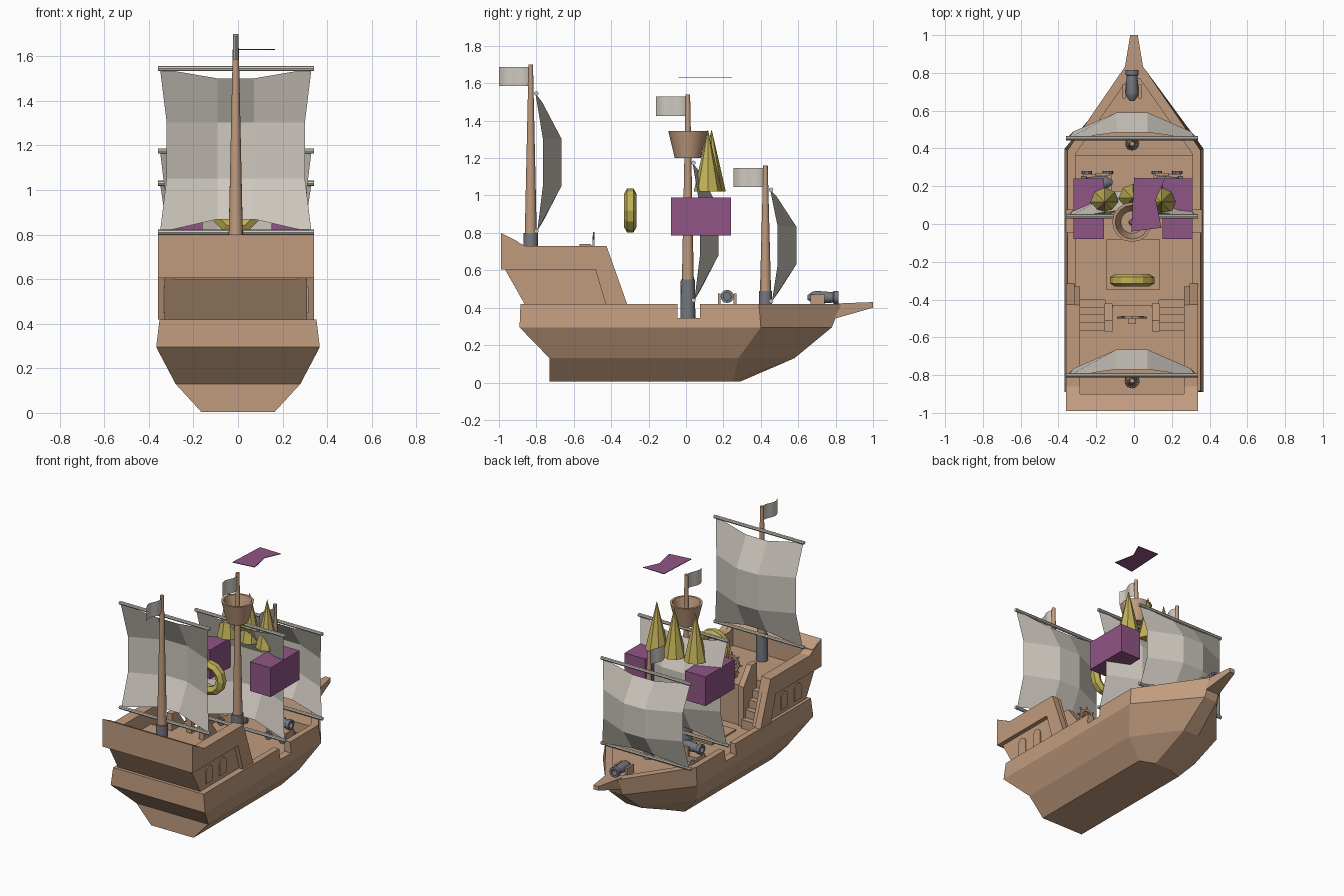
import bpy, bmesh, math
from mathutils import Vector

cube = bpy.data.objects.get("Cube")
if cube:
    bpy.data.objects.remove(cube)


def material(name, rgb):
    m = bpy.data.materials.new(name)
    m.use_nodes = True
    m.diffuse_color = (*rgb, 1)
    node = next(n for n in m.node_tree.nodes if n.type == 'BSDF_PRINCIPLED')
    node.inputs["Base Color"].default_value = (*rgb, 1)
    node.inputs["Roughness"].default_value = 0.8
    return m


WOOD = material("tan wood", (0.53, 0.33, 0.21))
SAIL = material("canvas", (0.62, 0.58, 0.52))
METAL = material("grey metal", (0.18, 0.19, 0.22))
PURPLE = material("purple", (0.28, 0.09, 0.24))
GOLD = material("yellow", (0.55, 0.45, 0.1))
CX = -0.01  # mast line


def finish(name, bm, mat, smooth=False):
    bmesh.ops.recalc_face_normals(bm, faces=bm.faces)
    me = bpy.data.meshes.new(name)
    bm.to_mesh(me)
    bm.free()
    me.materials.append(mat)
    ob = bpy.data.objects.new(name, me)
    bpy.context.collection.objects.link(ob)
    if smooth:
        bpy.ops.object.select_all(action='DESELECT')
        ob.select_set(True)
        bpy.context.view_layer.objects.active = ob
        bpy.ops.object.shade_smooth_by_angle(angle=math.radians(35))
    return ob


def loft(name, rings, mat, caps=True, closed=True, smooth=False):
    """Skin a list of point rings of equal length."""
    bm = bmesh.new()
    rows = [[bm.verts.new(p) for p in r] for r in rings]
    n = len(rows[0])
    for a, b in zip(rows, rows[1:]):
        for i in range(n if closed else n - 1):
            j = (i + 1) % n
            bm.faces.new((a[i], a[j], b[j], b[i]))
    if caps:
        bm.faces.new(rows[0])
        bm.faces.new(rows[-1])
    return finish(name, bm, mat, smooth)


def prism(name, pts, x0, x1, mat=WOOD):
    """Side profile (y, z) extruded across x."""
    return loft(name, [[(x, y, z) for y, z in pts] for x in (x0, x1)], mat)


def box(name, x0, x1, y0, y1, z0, z1, mat=WOOD):
    return prism(name, [(y0, z0), (y1, z0), (y1, z1), (y0, z1)], x0, x1, mat)


def lathe(name, profile, mat, base, axis=(0, 0, 1), sides=16, smooth=True):
    """Profile of (radius, height) turned about an axis through base."""
    q = Vector(axis).to_track_quat('Z', 'Y')
    rings = []
    for r, h in profile:
        ring = []
        for i in range(sides):
            a = math.tau * i / sides
            ring.append(Vector(base) + q @ Vector((r * math.cos(a), r * math.sin(a), h)))
        rings.append(ring)
    return loft(name, rings, mat, smooth=smooth)


# Hull: lofted levels, inner bulwark and deck
def level(z, hw, stern, shoulder, tip_w, tip):
    half = [(hw, stern), (hw, shoulder), (tip_w, tip)]
    return [(x, y, z) for x, y in half] + [(-x, y, z) for x, y in reversed(half)]


hull = loft("hull", [
    level(0.005, 0.165, -0.73, 0.25, 0.06, 0.29),
    level(0.13, 0.28, -0.73, 0.28, 0.06, 0.58),
    level(0.295, 0.367, -0.89, 0.4, 0.05, 0.78),
    level(0.42, 0.352, -0.885, 0.39, 0.05, 0.83),
    level(0.42, 0.31, -0.85, 0.37, 0.03, 0.77),
    level(0.34, 0.31, -0.85, 0.37, 0.03, 0.77)], WOOD)
cutter = box("gangway_cutter", -0.5, 0.5, -0.045, 0.075, 0.345, 0.5)
cutter.hide_render = True
cut = hull.modifiers.new("gangways", 'BOOLEAN')
cut.operation, cut.object, cut.solver = 'DIFFERENCE', cutter, 'EXACT'
bpy.context.view_layer.objects.active = hull
bpy.ops.object.modifier_apply(modifier=cut.name)
bpy.data.objects.remove(cutter)

loft("foredeck", [level(z, 0.325, 0.36, 0.38, 0.035, 0.79) for z in (0.335, 0.412)], WOOD)
loft("bowsprit", [[(s * w, y, z) for s, z in ((1, z0), (1, z1), (-1, z1), (-1, z0))]
                  for w, y, z0, z1 in ((0.055, 0.79, 0.34, 0.422), (0.02, 1.0, 0.4, 0.43))], WOOD)
box("hatch", -0.145, 0.135, -0.35, -0.08, 0.335, 0.35)

# Stern castle
prism("cabin", [(-0.56, 0.335), (-0.56, 0.62), (-0.96, 0.62), (-0.965, 0.6),
                (-0.86, 0.415), (-0.86, 0.335)], -0.31, 0.3)
box("cabin_front", -0.12, 0.1, -0.57, -0.43, 0.335, 0.62)
prism("stern_rail", [(-0.99, 0.605), (-0.99, 0.8), (-0.9, 0.755), (-0.9, 0.605)], CX - 0.345, CX + 0.345)
core = [(-0.86, 0.415), (-0.97, 0.61), (-0.97, 0.78), (-0.86, 0.73), (-0.43, 0.73), (-0.33, 0.415)]
trim = [(-0.99, 0.605), (-0.99, 0.8), (-0.86, 0.73), (-0.425, 0.73),
        (-0.315, 0.42), (-0.43, 0.42), (-0.485, 0.605)]
arch = [(0.037 * math.cos(a), 0.53 + 0.037 * math.sin(a))
        for a in (math.pi * i / 8 for i in range(9))] + [(-0.037, 0.45), (0.037, 0.45)]
for side, s in (("left", 1), ("right", -1)):
    prism(f"castle_wall_{side}", core, CX + s * 0.275, CX + s * 0.32)
    prism(f"castle_trim_{side}", trim, CX + s * 0.305, CX + s * 0.35)
    for k, y in enumerate((-0.765, -0.615)):
        prism(f"window_{side}_{k}", [(y + p, z) for p, z in arch], CX + s * 0.319, CX + s * 0.327)
    for k in range(4):
        y = -0.56 + 0.04 * k
        box(f"stair_{side}_{k}", CX + s * 0.14, CX + s * 0.3, y, y + 0.04, 0.335, 0.565 - 0.055 * k)
    prism(f"stair_rail_{side}", [(-0.57, 0.335), (-0.57, 0.74), (-0.51, 0.74), (-0.42, 0.62), (-0.42, 0.335)],
          CX + s * 0.105, CX + s * 0.145)

# Steering wheel
box("wheel_stand", CX - 0.02, CX + 0.02, -0.53, -0.5, 0.61, 0.73)
lathe("wheel_rim", [(0.045, 0), (0.06, 0), (0.06, 0.012), (0.045, 0.012), (0.045, 0)],
      WOOD, (CX, -0.5, 0.725), (0, 1, 0))
for k in range(4):
    a = math.pi * k / 4
    d = Vector((math.cos(a), 0, math.sin(a)))
    lathe(f"wheel_spoke_{k}", [(0.005, 0), (0.005, 0.16)], WOOD,
          Vector((CX, -0.494, 0.725)) - d * 0.08, d, 6)


# Masts with bands, yards, sails and flags
def rig(name, y, foot, top, band, sail_top, sail_bottom, r):
    lathe(f"{name}_mast", [(r, foot), (0.012, top)], WOOD, (CX, y, 0))
    lathe(f"{name}_mast_band", [(r + 0.004, foot), (r + 0.002, band)], METAL, (CX, y, 0))
    for part, z in (("upper", sail_top), ("lower", sail_bottom)):
        lathe(f"{name}_{part}_yard", [(0.012, 0), (0.012, 0.7)], SAIL,
              (CX - 0.35, y + 0.03, z), (1, 0, 0), 8)
    h = sail_top - sail_bottom
    rows = [(1, 0.94, 0.34, 0.025, 0.06), (0.67, 0.67, 0.31, 0.065, 0.165),
            (0.33, 0.33, 0.31, 0.065, 0.165), (0, 0.08, 0.34, 0.035, 0.07)]
    rings = []
    for edge, mid, w, y_edge, y_mid in rows:
        rings.append([(CX + sx * (w if abs(sx) == 1 else 0.165),
                       y + (y_edge if abs(sx) == 1 else y_mid),
                       sail_bottom + h * (edge if abs(sx) == 1 else mid))
                      for sx in (-1, -0.5, 0.5, 1)])
    loft(f"{name}_sail", rings, SAIL, caps=False, closed=False)
    wave = [(CX + 0.013 * math.sin(i * math.tau / 8), y - 0.005 - 0.165 * i / 8) for i in range(9)]
    flag = [[(px, py, z) for px, py in wave] for z in (top - 0.115, top - 0.012)]
    loft(f"{name}_flag", flag, SAIL, caps=False, closed=False, smooth=True)


rig("aft", -0.83, 0.61, 1.7, 0.8, 1.545, 0.81, 0.036)
rig("main", 0.01, 0.335, 1.54, 0.55, 1.175, 0.44, 0.036)
rig("fore", 0.425, 0.4, 1.16, 0.49, 1.03, 0.435, 0.032)
lathe("lookout_nest", [(0.07, 1.2), (0.105, 1.345), (0.09, 1.345), (0.06, 1.225)],
      WOOD, (CX, 0.01, 0))


# Cannons
def cannon(name, base, d):
    base, d = Vector(base), Vector(d)
    side = Vector((-d.y, d.x, 0))
    lathe(f"{name}_barrel", [(0.012, -0.015), (0.03, 0.01), (0.035, 0.03), (0.028, 0.12), (0.035, 0.125),
                             (0.035, 0.15), (0.02, 0.15), (0.02, 0.07)], METAL, base, d)
    for k, s in enumerate((-1, 1)):
        a = base + side * s * 0.035
        b = base + side * s * 0.05 + d * 0.075
        box(f"{name}_cheek_{k}", *sorted((a.x, b.x)), *sorted((a.y, b.y)), base.z - 0.05, base.z + 0.015)
    return side


cannon("bow_cannon", (CX, 0.665, 0.455), (0, 1, 0))
for side, s in (("left", 1), ("right", -1)):
    base = Vector((CX + s * 0.12, 0.22, 0.46))
    cannon(f"{side}_cannon", base, (s, 0, 0))
    box(f"{side}_cannon_bed", CX + s * 0.11, CX + s * 0.26, 0.175, 0.265, 0.37, 0.415)
    for k in range(4):
        lathe(f"{side}_cannon_wheel_{k}", [(0.028, 0), (0.028, 0.015)], METAL,
              (CX + s * (0.13 + 0.11 * (k % 2)), 0.16 + 0.105 * (k // 2), 0.37), (0, 1, 0), 10)

# Floating purple blocks and pennant
box("purple_block_left", 0.15, 0.31, -0.08, 0.24, 0.785, 0.99, PURPLE)
box("purple_block_right", -0.32, -0.16, -0.08, 0.24, 0.785, 0.99, PURPLE)
pennant = [(0, 0.245), (0.165, 0.24), (0.115, 0.13), (0.145, -0.02), (-0.015, -0.04)]
loft("purple_pennant", [[(x, y, z) for x, y in pennant] for z in (1.628, 1.632)], PURPLE)

# Yellow cones and ring
for k, x in enumerate((-0.15, 0, 0.15)):
    lathe(f"yellow_cone_{k}", [(0.076, 1.02), (0.001, 1.35)], GOLD,
          (x + CX / 2, 0.117 + (0.02 if x == 0 else 0), 0), sides=8, smooth=False)
ring = [(0.088 + 0.034 * math.cos(a), 0.034 * math.sin(a))
        for a in (math.tau * (i + 0.5) / 6 for i in range(7))]
bm = bmesh.new()
loop = [[bm.verts.new((CX + r * math.cos(t), -0.298 + w, 0.92 + r * math.sin(t))) for r, w in ring[:6]]
        for t in (math.tau * i / 12 for i in range(12))]
for i in range(12):
    a, b = loop[i], loop[(i + 1) % 12]
    for j in range(6):
        bm.faces.new((a[j], a[(j + 1) % 6], b[(j + 1) % 6], b[j]))
finish("yellow_ring", bm, GOLD)
